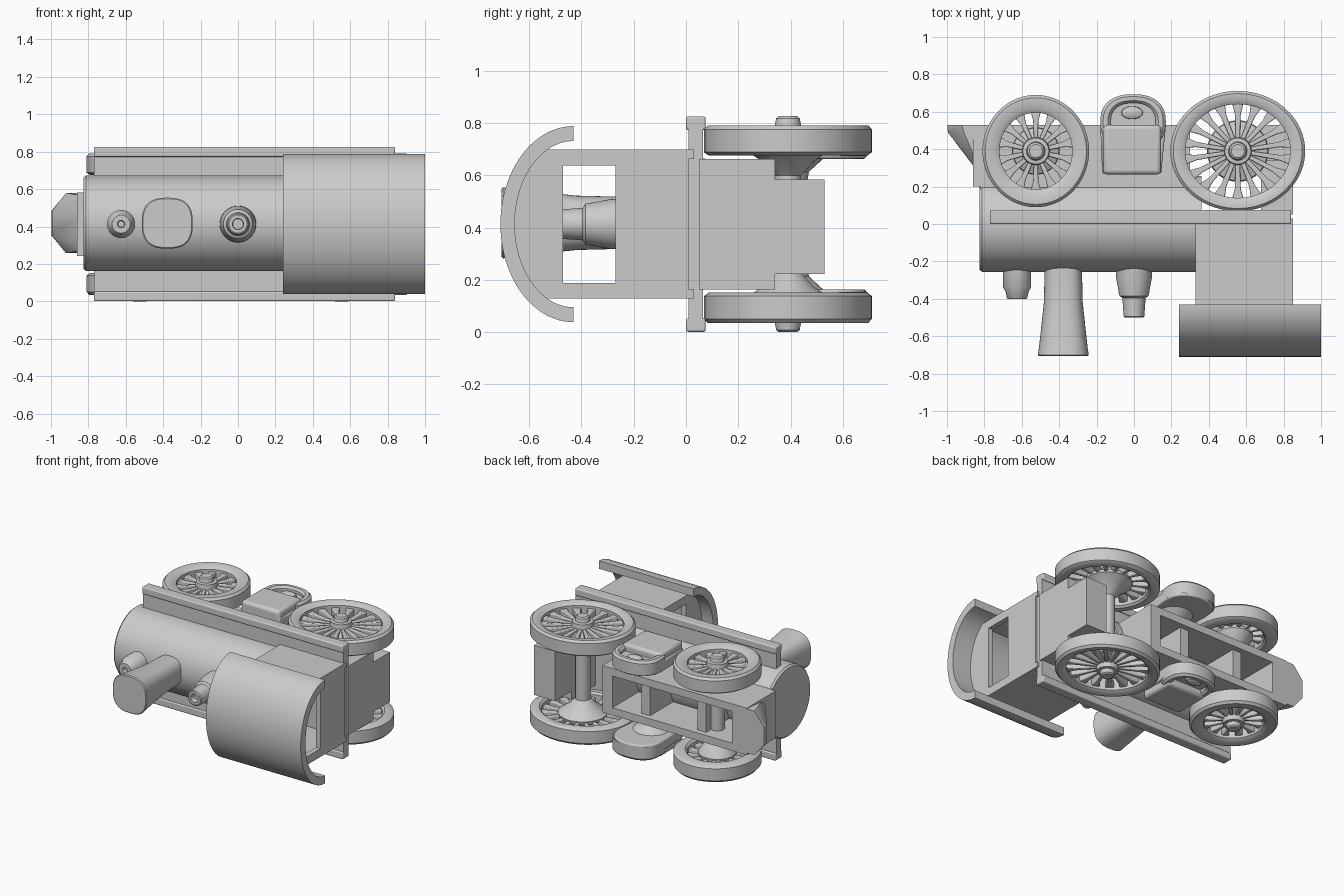
import bpy, bmesh
from math import sin, cos, pi

if "Cube" in bpy.data.objects:
    bpy.data.objects.remove(bpy.data.objects["Cube"])

C = 0.413  # mid-plane height: the engine lies on its side, its width runs along z
AX = {'x': lambda u, v, w: (w, u, v),
      'y': lambda u, v, w: (u, w, v),
      'z': lambda u, v, w: (u, v, w)}


def finish(name, bm, bevel=0):
    bmesh.ops.recalc_face_normals(bm, faces=bm.faces)
    me = bpy.data.meshes.new(name)
    bm.to_mesh(me)
    bm.free()
    ob = bpy.data.objects.new(name, me)
    bpy.context.collection.objects.link(ob)
    if bevel:
        m = ob.modifiers.new("bevel", 'BEVEL')
        m.width, m.segments, m.limit_method = bevel, 3, 'ANGLE'
    return ob


def prism(name, polys, axis, a, b, bevel=0):
    """Extrude one or more 2D outlines along an axis from a to b."""
    bm = bmesh.new()
    for pts in polys:
        lo = [bm.verts.new(AX[axis](u, v, a)) for u, v in pts]
        hi = [bm.verts.new(AX[axis](u, v, b)) for u, v in pts]
        bm.faces.new(lo)
        bm.faces.new(hi)
        n = len(pts)
        for i in range(n):
            j = (i + 1) % n
            bm.faces.new((lo[i], lo[j], hi[j], hi[i]))
    return finish(name, bm, bevel)


def box(name, x, y, z, bevel=0):
    """z is given relative to the mid-plane."""
    pts = [(x[0], y[0]), (x[1], y[0]), (x[1], y[1]), (x[0], y[1])]
    return prism(name, [pts], 'z', C + z[0], C + z[1], bevel)


def lathe(name, prof, axis, cu, cv, su=1, sv=1, closed=False, power=2, seg=64):
    """Turn a (radius, position) profile round an axis; power > 2 squares it off."""
    bm = bmesh.new()
    rings = []
    for r, w in prof:
        ring = []
        for i in range(seg):
            c, s = cos(2 * pi * i / seg), sin(2 * pi * i / seg)
            k = r * (abs(c) ** power + abs(s) ** power) ** (-1 / power)
            ring.append(bm.verts.new(AX[axis](cu + su * k * c, cv + sv * k * s, w)))
        rings.append(ring)
    pairs = list(zip(rings, rings[1:]))
    if closed:
        pairs.append((rings[-1], rings[0]))
    else:
        bm.faces.new(rings[0])
        bm.faces.new(rings[-1])
    for p, q in pairs:
        for i in range(seg):
            j = (i + 1) % seg
            bm.faces.new((p[i], p[j], q[j], q[i]))
    return finish(name, bm)


def arc(h, w, n, lim=1.0, y0=-0.43):
    """Half-ellipse in (y, z) from -lim*w to +lim*w across the cab."""
    out = []
    for i in range(n + 1):
        t = -1 + 2 * i / n
        s = sin(t * pi / 2) * lim
        out.append((y0 - h * max(0, 1 - s * s) ** 0.5, C + w * s))
    return out


# Boiler, chimney and domes
lathe("boiler", [(.245, -.825), (.256, -.812), (.256, .36)], 'x', 0, C + .005)
lathe("chimney", [(.10, -.15), (.1, -.26), (.104, -.42), (.118, -.55), (.13, -.66),
                  (.136, -.70), (.13, -.706)], 'y', -.378, C + .005, power=2.7)
lathe("front_dome", [(.075, -.2), (.075, -.34), (.062, -.36), (.055, -.395), (.048, -.402),
                     (.02, -.402), (.016, -.38)], 'y', -.625, C)
lathe("rear_dome", [(.1, -.2), (.095, -.29), (.078, -.385), (.062, -.395), (.055, -.495),
                    (.048, -.5), (.03, -.5), (.028, -.46)], 'y', 0, C)

# Running board
box("footplate", (-.77, .84), (.01, .065), (-.40, .40))
for s in (1, -1):
    box("footplate_edge", (-.77, .84), (0, .075), sorted((s * .36, s * .412)), .008)

# Cab: arched end walls with windows, side walls, curved roof
top = arc(.235, .32, 24, .285 / .32)
frame = [(.01, C - .285)] + top + [(.01, C + .285), (.01, C + .225), (-.47, C + .225),
                                 (-.47, C - .225), (.01, C - .225)]
for nm, a in (("cab_front_wall", .33), ("cab_back_wall", .815)):
    prism(nm, [frame], 'x', a, a + .035)
    box(nm + "_panel", (a, a + .035), (-.27, .01), (-.225, .225))
for s in (1, -1):
    box("cab_side", (.33, .85), (-.52, .03), sorted((s * .25, s * .285)))
prism("cab_roof", [arc(.28, .375, 48) + arc(.225, .318, 48)[::-1]], 'x', .24, 1.0)

# Under-frame tray with cross members
for s in (1, -1):
    box("frame_rail", (-.82, .3), (.05, .53), sorted((s * .115, s * .17)))
box("frame_front", (-.86, -.74), (.2, .53), (-.17, .17))
box("frame_back", (.22, .3), (.05, .53), (-.17, .17))
for x in (-.47, -.02):
    box("frame_cross_member", (x - .035, x + .035), (.2, .49), (-.13, .13))

# Rear drag box
box("rear_box", (.68, .85), (.05, .34), (-.25, .25))
box("rear_box_lower", (.68, .85), (.34, .53), (-.19, .17))

# Sloping front guard, hull of two tapered outlines
bm = bmesh.new()
for y, x0, x1, w0, w1 in ((.53, -.998, -.92, .065, .16), (.49, -.995, -.91, .065, .16),
                          (.36, -.87, -.84, .06, .15), (.26, -.82, -.81, .06, .14)):
    for s in (1, -1):
        for x, w in ((x0, w0), (x1, w1), (-.78, w1)):
            bm.verts.new((x, y, C + .005 + s * w))
res = bmesh.ops.convex_hull(bm, input=bm.verts)
bmesh.ops.delete(bm, geom=[v for v in bm.verts if not v.link_faces], context='VERTS')
finish("front_guard", bm)


def wheel(name, x, y, r, sx, sy, inner, n, s):
    def z(d):
        return C + s * d
    lathe(name + "_rim", [(r - .02, z(.262)), (r, z(.275)), (r, z(.362)), (r - .015, z(.378)),
                          (inner + .025, z(.378)), (inner, z(.362)), (inner, z(.275)),
                          (inner + .015, z(.262))], 'z', x, y, sx, sy, closed=True, seg=72)
    polys = []
    for i in range(n):
        a = 2 * pi * (i + .5) / n
        c, d = cos(a), sin(a)
        polys.append([(x + sx * (q * c - h * d), y + sy * (q * d + h * c))
                      for q, h in ((.05, .01), (.05, -.01), (inner * .8, -.015),
                                   (inner + .01, -.03), (inner + .01, .03), (inner * .8, .015))])
    prism(name + "_spokes", polys, 'z', min(z(.295), z(.345)), max(z(.295), z(.345)), .006)
    # hub with stepped cap outside and cone inside
    lathe(name + "_hub", [(.045, z(.18)), (.10, z(.24)), (inner * .62, z(.285)),
                          (inner * .6, z(.31)), (.075, z(.335)), (.07, z(.375)), (.05, z(.378)),
                          (.045, z(.405)), (.035, z(.413))], 'z', x, y, seg=40)


# Wheels on both sides, joined by axles
WHEELS = (("front_wheel", -.525, .39, .3, .95, 1.0, .205, 14),
          ("rear_wheel", .555, .39, .34, 1.06, .945, .265, 18))
for w in WHEELS:
    for s in (1, -1):
        wheel(*w, s)
    lathe(w[0] + "_axle", [(.05, C - .2), (.05, C + .2)], 'z', w[1], w[2], seg=32)

# Middle rounded casing on each side
for s in (1, -1):
    def z(d):
        return C + s * d
    outline = [(-.17, .27), (.145, .27)] + [(-.005 + .175 * cos(pi * i / 24),
               .52 + .17 * sin(pi * i / 24) ** .8 if 0 < i < 24 else .52) for i in range(25)]
    prism("middle_casing", [outline], 'z', min(z(.25), z(.325)), max(z(.25), z(.325)), .01)
    lathe("middle_casing_rim", [(.175, z(.26)), (.175, z(.345)), (.16, z(.36)), (.135, z(.36)),
                                (.12, z(.345)), (.12, z(.3))], 'z', -.005, .545, 1, .85,
          closed=True, power=2.4, seg=48)
    box("middle_casing_cover", (-.165, .145), (.265, .53), sorted((s * .25, s * .375)), .022)
    lathe("middle_casing_boss", [(.06, z(.31)), (.055, z(.34)), (.03, z(.35))],
          'z', -.01, .595, 1, .6, seg=32)
    lathe("middle_casing_mount", [(.06, z(.14)), (.07, z(.2)), (.13, z(.255))],
          'z', -.005, .4, seg=32)

# Smooth shading with sharp edges kept
for ob in bpy.data.objects:
    ob.select_set(True)
    bpy.context.view_layer.objects.active = ob
bpy.ops.object.shade_smooth_by_angle(angle=0.6)
